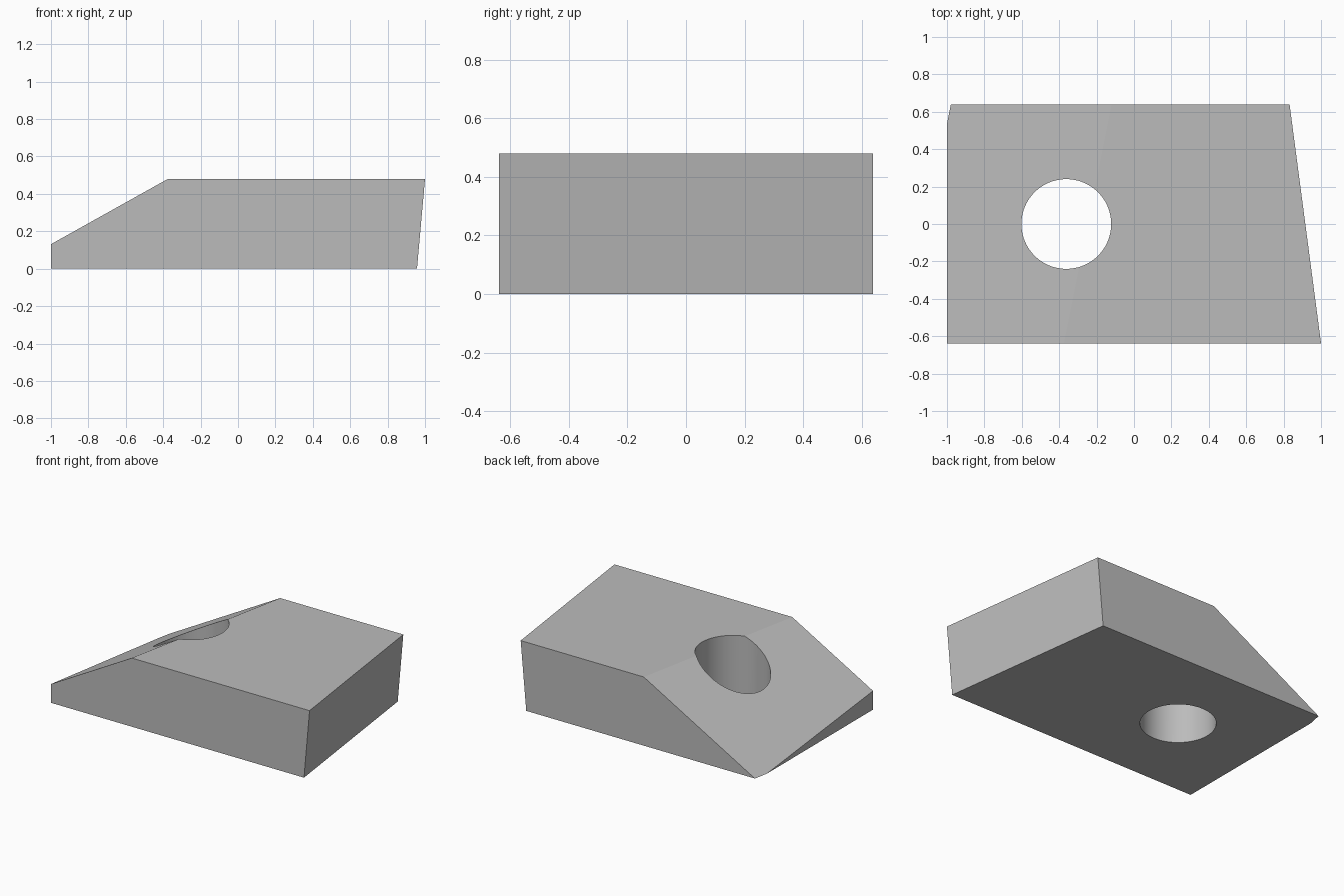
import bpy
import bmesh
from math import radians
from mathutils import Vector

if "Cube" in bpy.data.objects:
    bpy.data.objects.remove(bpy.data.objects["Cube"])

WIDTH, HEIGHT = 1.276, 0.48

# Single grey material
grey = bpy.data.materials.new("plain grey")
grey.use_nodes = True
colour = (0.5, 0.5, 0.5, 1)
grey.diffuse_color = colour
grey.node_tree.nodes["Principled BSDF"].inputs["Base Color"].default_value = colour


def slice_off(bm, points):
    """Cut by the plane through three points, drop the outer side and cap it."""
    a, b, c = map(Vector, points)
    normal = (b - a).cross(c - a)
    if normal.dot(a - Vector((0, 0, HEIGHT / 2))) < 0:
        normal.negate()
    cut = bmesh.ops.bisect_plane(bm, geom=bm.verts[:] + bm.edges[:] + bm.faces[:],
                                 plane_co=a, plane_no=normal, clear_outer=True)
    rim = [e for e in cut["geom_cut"] if isinstance(e, bmesh.types.BMEdge)]
    bmesh.ops.holes_fill(bm, edges=[e for e in rim if e.is_boundary], sides=0)


# Block with a skewed right end and a sloping left top
bm = bmesh.new()
bmesh.ops.create_cube(bm, size=1)
bmesh.ops.scale(bm, vec=(2, WIDTH, HEIGHT), verts=bm.verts)
bmesh.ops.translate(bm, vec=(0, 0, HEIGHT / 2), verts=bm.verts)
front, back = -WIDTH / 2, WIDTH / 2
slice_off(bm, [(1, front, HEIGHT), (0.832, back, HEIGHT), (0.957, front, 0)])
slice_off(bm, [(-0.375, front, HEIGHT), (-0.12, back, HEIGHT), (-1, front, 0.131)])
bmesh.ops.recalc_face_normals(bm, faces=bm.faces)
mesh = bpy.data.meshes.new("wedge_block")
bm.to_mesh(mesh)
bm.free()
block = bpy.data.objects.new("wedge_block", mesh)
bpy.context.collection.objects.link(block)
mesh.materials.append(grey)

# Vertical through hole
bpy.ops.mesh.primitive_cylinder_add(vertices=96, radius=0.24, depth=2,
                                    location=(-0.362, 0, 0))
cutter = bpy.context.object
cutter.name = "hole_cutter"
cutter.hide_render = True
cutter.data.materials.append(grey)
hole = block.modifiers.new("hole", "BOOLEAN")
hole.operation = "DIFFERENCE"
hole.solver = "EXACT"
hole.object = cutter

# Apply the hole, then shade the bore smooth with crisp edges
bpy.ops.object.select_all(action="DESELECT")
block.select_set(True)
bpy.context.view_layer.objects.active = block
bpy.ops.object.modifier_apply(modifier="hole")
bpy.data.objects.remove(cutter)
bpy.ops.object.shade_smooth_by_angle(angle=radians(25))
